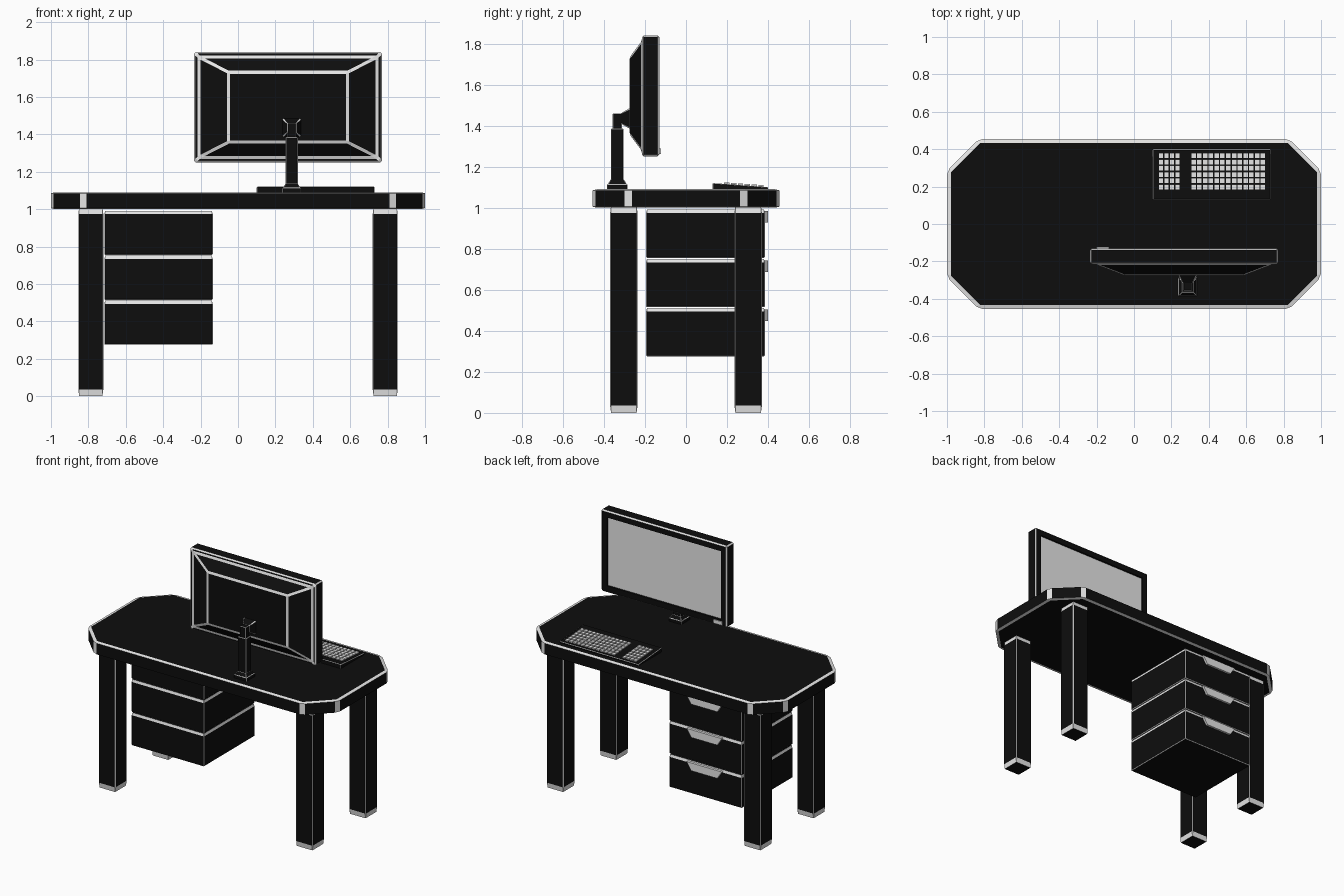
import bpy, bmesh
from mathutils import Matrix, Vector

if "Cube" in bpy.data.objects:
    bpy.data.objects.remove(bpy.data.objects["Cube"])


def material(name, v):
    m = bpy.data.materials.new(name)
    m.diffuse_color = (v, v, v, 1)
    m.use_nodes = True
    m.node_tree.nodes["Principled BSDF"].inputs["Base Color"].default_value = m.diffuse_color
    return m


BLACK = material("black", 0.004)
LIGHT = material("light_grey", 0.8)


def finish(bm, name, mats=(BLACK, LIGHT)):
    bmesh.ops.recalc_face_normals(bm, faces=bm.faces[:])
    me = bpy.data.meshes.new(name)
    bm.to_mesh(me)
    bm.free()
    for m in mats:
        me.materials.append(m)
    ob = bpy.data.objects.new(name, me)
    bpy.context.collection.objects.link(ob)
    return ob


def bevel(bm, offset):
    # every edge gets a light-coloured chamfer
    bmesh.ops.bevel(bm, geom=bm.edges[:], offset=offset, offset_type='OFFSET',
                    segments=1, profile=0.5, affect='EDGES', material=1)


def box(name, lo, hi, b=None, taper=None, mats=(BLACK, LIGHT)):
    """Box with chamfer widths b per axis; taper = (axis, end sign, scale at that end)."""
    lo, hi = Vector(lo), Vector(hi)
    c, d = (lo + hi) / 2, hi - lo
    bm = bmesh.new()
    bmesh.ops.create_cube(bm, size=1)
    if b:
        bmesh.ops.scale(bm, vec=[d[i] / b[i] for i in range(3)], verts=bm.verts[:])
        bevel(bm, 1)
        bmesh.ops.scale(bm, vec=b, verts=bm.verts[:])
    else:
        bmesh.ops.scale(bm, vec=d, verts=bm.verts[:])
    if taper:
        ax, sign, k = taper
        for v in bm.verts:
            t = 0.5 + sign * v.co[ax] / d[ax]
            for i in range(3):
                if i != ax:
                    v.co[i] *= 1 + (k - 1) * t
    bmesh.ops.translate(bm, vec=c, verts=bm.verts[:])
    return finish(bm, name, mats)


# Table top: chamfered octagon, flattened after bevelling
bm = bmesh.new()
outline = [(0.83, 0.455), (-0.83, 0.455), (-1, 0.285), (-1, -0.285),
           (-0.83, -0.455), (0.83, -0.455), (1, -0.285), (1, 0.285)]
face = bm.faces.new([bm.verts.new((x, y, 0)) for x, y in outline])
ext = bmesh.ops.extrude_face_region(bm, geom=[face])
bmesh.ops.translate(bm, vec=(0, 0, 0.36),
                    verts=[g for g in ext["geom"] if isinstance(g, bmesh.types.BMVert)])
bmesh.ops.recalc_face_normals(bm, faces=bm.faces[:])
bevel(bm, 0.021)
for v in bm.verts:
    v.co.z = 1.0 + v.co.z * 0.25
finish(bm, "table_top")

# Legs with light chamfered feet
for sx, side in ((-1, "left"), (1, "right")):
    for sy, end in ((-1, "front"), (1, "back")):
        x, y = sx * 0.787, sy * 0.303
        box(f"{end}_{side}_leg", (x - 0.067, y - 0.067, 0), (x + 0.067, y + 0.067, 1.01),
            b=(0.005, 0.005, 0.036))

# Drawers and their trapezoid handles
for i in range(3):
    z = 0.275 + 0.24 * i
    ob = box(f"drawer_{i + 1}", (-0.715, -0.195, z), (-0.135, 0.385, z + 0.223),
             b=(0.005, 0.005, 0.005))
    for v in ob.data.vertices:
        if v.co.z > z + 0.222:
            v.co.z += 0.013
    box(f"drawer_handle_{i + 1}", (-0.565, 0.38, z + 0.172), (-0.285, 0.40, z + 0.228),
        taper=(2, -1, 0.74), mats=(LIGHT,))
    ob = bpy.data.objects[f"drawer_handle_{i + 1}"]
    for v in ob.data.vertices:  # keep the depth constant, taper only the width
        v.co.y = 0.40 if v.co.y > 0.39 else 0.38

# Monitor: box, raised sloped back, chamfers, recessed screen
bm = bmesh.new()
bmesh.ops.create_cube(bm, size=1, matrix=Matrix.Translation((0.2675, -0.1725, 1.545))
                      @ Matrix.Diagonal((1.005, 0.085, 0.59, 1)))
bm.normal_update()
back = min(bm.faces, key=lambda f: f.normal.y)
bmesh.ops.inset_region(bm, faces=[back], thickness=0.038)
ext = bmesh.ops.extrude_discrete_faces(bm, faces=[back])["faces"][0]
for v in ext.verts:
    v.co.x = 0.2675 + (v.co.x - 0.2675) * 0.67
    v.co.z = 1.545 + (v.co.z - 1.545) * 0.70
    v.co.y -= 0.06
bmesh.ops.recalc_face_normals(bm, faces=bm.faces[:])
bevel(bm, 0.009)
bm.normal_update()
screen = max(bm.faces, key=lambda f: f.calc_area() * f.normal.y)
bmesh.ops.inset_region(bm, faces=[screen], thickness=0.055)
bmesh.ops.inset_region(bm, faces=[screen], thickness=0.004, depth=-0.009)
screen.material_index = 1
finish(bm, "monitor")
box("monitor_button", (-0.20, -0.14, 1.262), (-0.135, -0.123, 1.288), mats=(LIGHT,))

# Monitor stand
sx, sy = 0.287, -0.335
box("stand_base", (sx - 0.051, sy - 0.051, 1.085), (sx + 0.051, sy + 0.051, 1.115),
    b=(0.004, 0.004, 0.004))
box("stand_collar", (sx - 0.049, sy - 0.049, 1.11), (sx + 0.049, sy + 0.049, 1.138),
    b=(0.005, 0.005, 0.003), taper=(2, 1, 0.65))
box("stand_column", (sx - 0.033, sy - 0.031, 1.12), (sx + 0.033, sy + 0.031, 1.385),
    b=(0.004, 0.004, 0.004))
box("stand_neck", (sx - 0.023, sy - 0.022, 1.37), (sx + 0.023, sy + 0.022, 1.46),
    b=(0.003, 0.003, 0.003))
box("stand_bracket", (sx - 0.052, -0.32, 1.383), (sx + 0.052, -0.272, 1.487),
    b=(0.008, 0.004, 0.008), taper=(1, -1, 0.45))


# Keyboard: wedge sloping down toward the user
def slope(y):
    return -0.02 * (y - 0.13) / 0.27


ob = box("keyboard", (0.10, 0.13, 1.085), (0.73, 0.40, 1.12), b=(0.004, 0.004, 0.003))
for v in ob.data.vertices:
    if v.co.z > 1.1:
        v.co.z += slope(v.co.y)

# Keys: main block and number pad
bm = bmesh.new()
for x0, x1, cols in ((0.303, 0.705, 13), (0.13, 0.247, 4)):
    px, py = (x1 - x0) / cols, 0.2 / 6
    for i in range(cols):
        for j in range(6):
            x, y = x0 + px * (i + 0.5), 0.182 + py * (j + 0.5)
            bmesh.ops.create_cube(bm, size=1,
                                  matrix=Matrix.Translation((x, y, 1.121 + slope(y)))
                                  @ Matrix.Diagonal((px * 0.78, py * 0.78, 0.012, 1)))
finish(bm, "keys", (LIGHT,))
